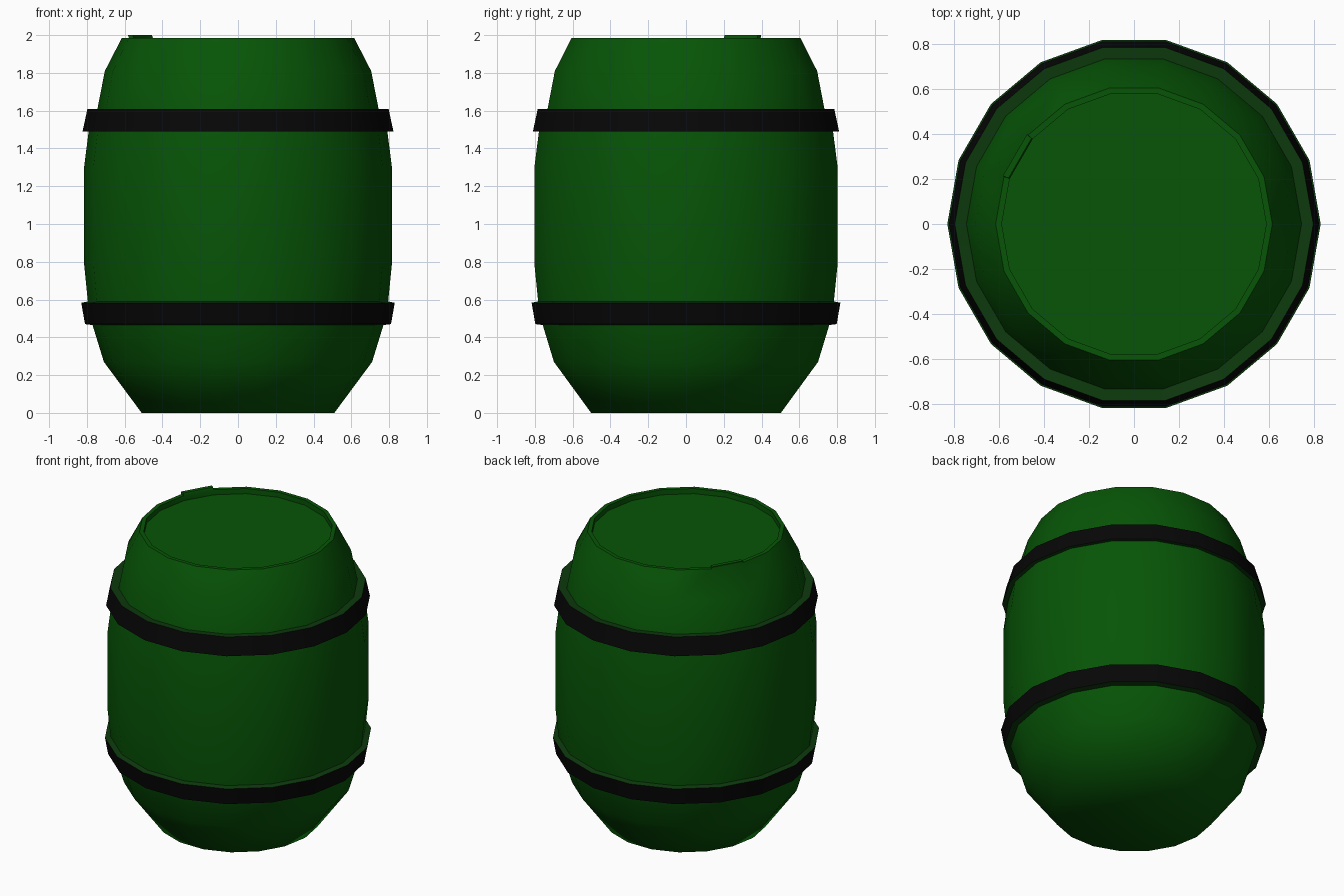
import bpy, bmesh
from math import cos, sin, radians
from mathutils import Vector

if "Cube" in bpy.data.objects:
    bpy.data.objects.remove(bpy.data.objects["Cube"])

SIDES = 18
GREEN, BLACK, LEDGE = 0, 1, 2


def make_material(name, color):
    mat = bpy.data.materials.new(name)
    mat.use_nodes = True
    mat.diffuse_color = color
    mat.node_tree.nodes["Principled BSDF"].inputs["Base Color"].default_value = color
    return mat


# Barrel outline from the base up to the recessed lid: radius, height, colour of the band above
profile = [
    (0.51, 0.0, GREEN), (0.71, 0.27, GREEN),
    (0.77, 0.465, LEDGE), (0.81, 0.47, BLACK), (0.83, 0.583, LEDGE),   # lower hoop
    (0.795, 0.59, GREEN), (0.815, 0.79, GREEN), (0.815, 1.30, GREEN),
    (0.79, 1.495, LEDGE), (0.823, 1.49, BLACK), (0.797, 1.61, LEDGE),  # upper hoop
    (0.745, 1.605, GREEN), (0.705, 1.81, GREEN),
    (0.615, 1.985, GREEN), (0.588, 1.985, GREEN), (0.588, 1.95, GREEN),  # rim and recess
]
RIM = 13

bm = bmesh.new()
step = 360 / SIDES
rings = [[bm.verts.new((r * cos(radians(i * step)), r * sin(radians(i * step)), z))
          for i in range(SIDES)] for r, z, _ in profile]

# Revolved walls
raised = None
for k, (low, high) in enumerate(zip(rings, rings[1:])):
    for i in range(SIDES):
        j = (i + 1) % SIDES
        face = bm.faces.new((low[i], low[j], high[j], high[i]))
        face.material_index = profile[k][2]
        if k == RIM and i == 7:
            raised = face

# Base and lid
bm.faces.new(rings[0][::-1])
bm.faces.new(rings[-1])

# One stave end standing proud of the rim
new = bmesh.ops.extrude_face_region(bm, geom=[raised])["geom"]
bmesh.ops.delete(bm, geom=[raised], context="FACES_ONLY")
outward = Vector((cos(radians(150)), sin(radians(150)), 0)) * 0.006
bmesh.ops.translate(bm, vec=outward + Vector((0, 0, 0.015)),
                    verts=[e for e in new if isinstance(e, bmesh.types.BMVert)])
bmesh.ops.recalc_face_normals(bm, faces=bm.faces)

mesh = bpy.data.meshes.new("barrel")
bm.to_mesh(mesh)
bm.free()
mesh.materials.append(make_material("barrel green", (0.002, 0.09, 0.002, 1)))
mesh.materials.append(make_material("hoop black", (0.002, 0.002, 0.002, 1)))
mesh.materials.append(make_material("hoop ledge dark green", (0.004, 0.042, 0.004, 1)))
barrel = bpy.data.objects.new("barrel", mesh)
bpy.context.collection.objects.link(barrel)

# Smooth staves with crisp hoops and rim
bpy.ops.object.select_all(action="DESELECT")
barrel.select_set(True)
bpy.context.view_layer.objects.active = barrel
bpy.ops.object.shade_smooth_by_angle(angle=radians(60))
